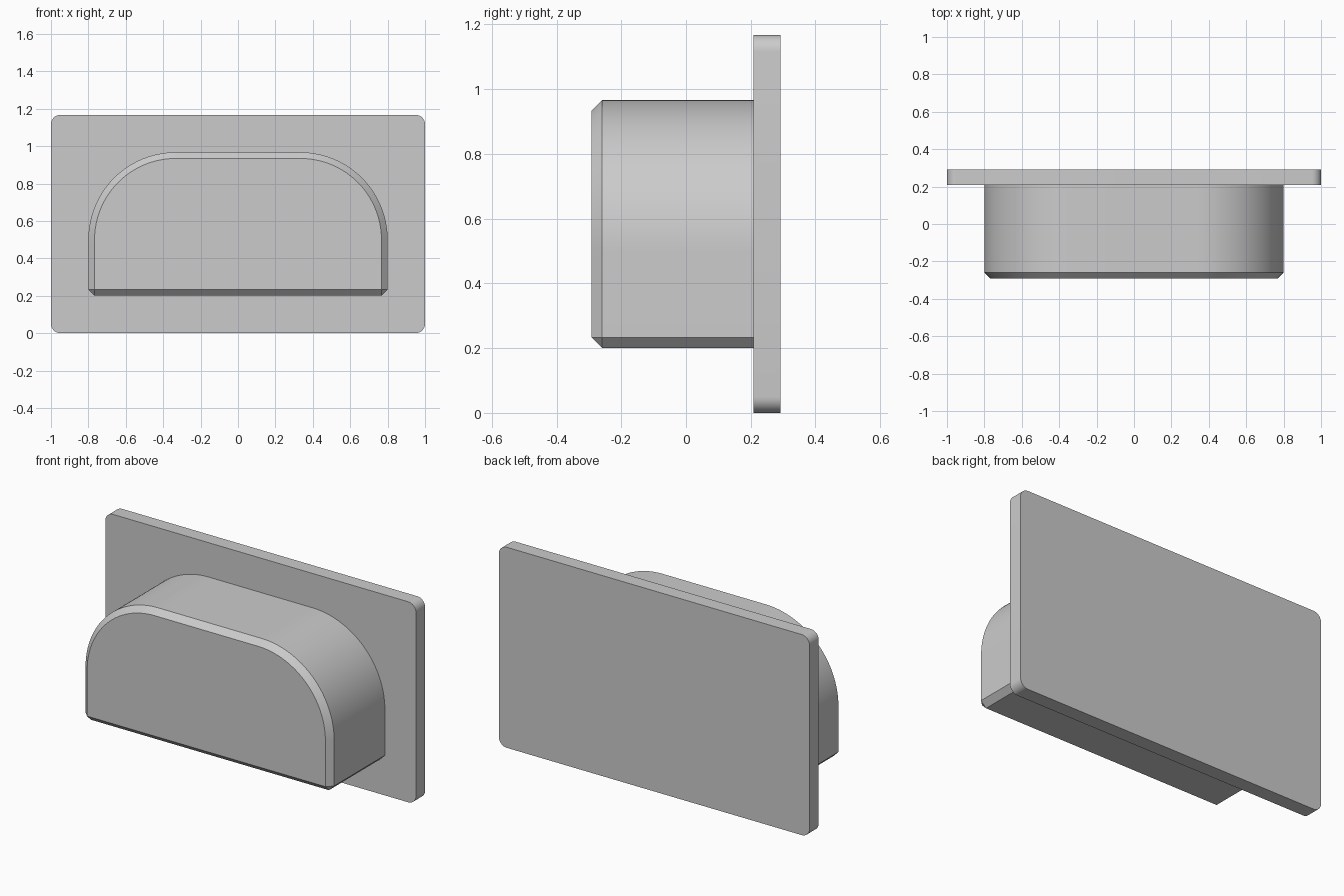
import bpy, bmesh
from math import sin, cos, pi

cube = bpy.data.objects.get("Cube")
if cube:
    bpy.data.objects.remove(cube, do_unlink=True)

grey = bpy.data.materials.new("light_grey")
grey.use_nodes = True
colour = (0.6, 0.6, 0.6, 1)
grey.diffuse_color = colour
grey.node_tree.nodes["Principled BSDF"].inputs["Base Color"].default_value = colour


def arc(cx, cz, r, start, steps):
    """Quarter circle in the xz plane, counter-clockwise from the start angle."""
    return [(cx + r * cos(start + pi / 2 * i / steps),
             cz + r * sin(start + pi / 2 * i / steps)) for i in range(steps + 1)]


def loft(name, sections):
    """Bridge matching xz outlines placed at successive y depths, capping both ends."""
    bm = bmesh.new()
    rings = [[bm.verts.new((x, y, z)) for x, z in outline] for y, outline in sections]
    for a, b in zip(rings, rings[1:]):
        for i in range(len(a)):
            j = (i + 1) % len(a)
            bm.faces.new((a[i], a[j], b[j], b[i]))
    bm.faces.new(rings[0])
    bm.faces.new(rings[-1])
    bmesh.ops.remove_doubles(bm, verts=bm.verts, dist=0.0001)
    bmesh.ops.recalc_face_normals(bm, faces=bm.faces)
    mesh = bpy.data.meshes.new(name)
    bm.to_mesh(mesh)
    bm.free()
    mesh.materials.append(grey)
    obj = bpy.data.objects.new(name, mesh)
    bpy.context.collection.objects.link(obj)
    bpy.ops.object.select_all(action="DESELECT")
    obj.select_set(True)
    bpy.context.view_layer.objects.active = obj
    bpy.ops.object.shade_smooth_by_angle(angle=pi / 6)


# Back plate with rounded corners
W, H, R = 1.0, 1.167, 0.05
plate = (arc(W - R, H - R, R, 0, 8) + arc(R - W, H - R, R, pi / 2, 8)
         + arc(R - W, R, R, pi, 8) + arc(W - R, R, R, 1.5 * pi, 8))
loft("back_plate", [(0.208, plate), (0.292, plate)])

# Arched block: large round shoulders, bevelled front rim and lower corners
C = 0.033


def arch(inset):
    r, w, low = 0.467 - inset, 0.8 - inset, 0.2 + inset
    cut = C - inset
    return (arc(0.333, 0.5, r, 0, 32) + arc(-0.333, 0.5, r, pi / 2, 32)
            + [(-w, low + cut), (cut - w, low), (w - cut, low), (w, low + cut)])


loft("arched_block", [(-0.292, arch(C)), (C - 0.292, arch(0)), (0.25, arch(0))])
